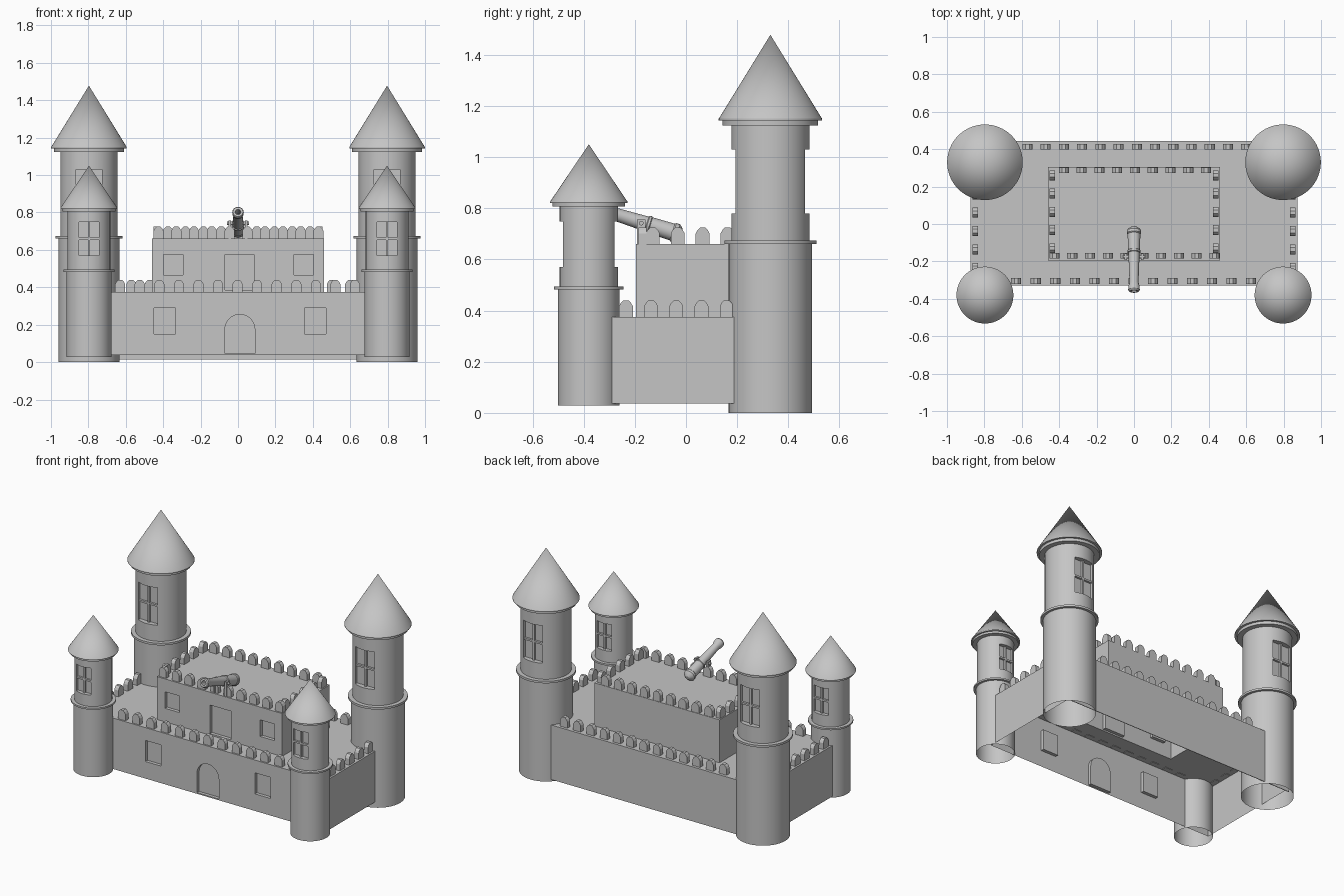
import bpy, bmesh, math
from mathutils import Matrix, Vector

if "Cube" in bpy.data.objects:
    bpy.data.objects.remove(bpy.data.objects["Cube"])

stone = bpy.data.materials.new("grey_stone")
stone.diffuse_color = (0.56, 0.56, 0.56, 1)
stone.use_nodes = True
stone.node_tree.nodes["Principled BSDF"].inputs["Base Color"].default_value = stone.diffuse_color


def finish(name, bm, smooth=False):
    bmesh.ops.recalc_face_normals(bm, faces=bm.faces)
    me = bpy.data.meshes.new(name)
    bm.to_mesh(me)
    bm.free()
    me.materials.append(stone)
    ob = bpy.data.objects.new(name, me)
    bpy.context.scene.collection.objects.link(ob)
    if smooth:
        shade(ob)
    return ob


def shade(ob):
    bpy.ops.object.select_all(action='DESELECT')
    ob.select_set(True)
    bpy.context.view_layer.objects.active = ob
    bpy.ops.object.shade_smooth_by_angle(angle=math.radians(30))


def add_box(bm, x0, x1, y0, y1, z0, z1):
    m = Matrix.Translation(((x0 + x1) / 2, (y0 + y1) / 2, (z0 + z1) / 2))
    m = m @ Matrix.Diagonal((x1 - x0, y1 - y0, z1 - z0, 1))
    bmesh.ops.create_cube(bm, size=1, matrix=m)


def add_prism(bm, pts, depth, matrix):
    """Outline in local x/z, extruded along local y."""
    lo = [bm.verts.new(matrix @ Vector((x, -depth / 2, z))) for x, z in pts]
    hi = [bm.verts.new(matrix @ Vector((x, depth / 2, z))) for x, z in pts]
    bm.faces.new(lo)
    bm.faces.new(hi[::-1])
    n = len(pts)
    for i in range(n):
        bm.faces.new((lo[i], hi[i], hi[(i + 1) % n], lo[(i + 1) % n]))


def bridge(bm, a, b):
    n = len(a)
    for i in range(n):
        bm.faces.new((a[i], a[(i + 1) % n], b[(i + 1) % n], b[i]))


def add_lathe(bm, prof, matrix, seg):
    """Revolve (radius, z) points about local z; radius 0 ends in a point."""
    prev = None
    for r, z in prof:
        if r == 0:
            tip = bm.verts.new(matrix @ Vector((0, 0, z)))
            for i in range(seg):
                bm.faces.new((prev[i], prev[(i + 1) % seg], tip))
            return
        ring = [bm.verts.new(matrix @ Vector((r * math.cos(2 * math.pi * i / seg),
                                              r * math.sin(2 * math.pi * i / seg), z)))
                for i in range(seg)]
        if prev:
            bridge(bm, prev, ring)
        else:
            bm.faces.new(ring[::-1])
        prev = ring
    bm.faces.new(prev)


def carve(ob, cutter_bm):
    """Sink recesses into a closed body, then open its underside."""
    cutter = finish("recess_cutter", cutter_bm)
    cutter.hide_render = True
    mod = ob.modifiers.new("recesses", 'BOOLEAN')
    mod.operation, mod.solver, mod.object = 'DIFFERENCE', 'EXACT', cutter
    dg = bpy.context.evaluated_depsgraph_get()
    me = bpy.data.meshes.new_from_object(ob.evaluated_get(dg))
    ob.modifiers.clear()
    ob.data = me
    bpy.data.objects.remove(cutter)
    bm = bmesh.new()
    bm.from_mesh(me)
    low = min(v.co.z for v in bm.verts) + 0.001
    bmesh.ops.delete(bm, geom=[f for f in bm.faces if all(v.co.z < low for v in f.verts)],
                     context='FACES')
    bm.to_mesh(me)
    bm.free()


# Outer walls, terrace and keep as one stepped shell
X, Y0, Y1 = 0.875, -0.33, 0.445
KX, KY0, KY1 = 0.46, -0.195, 0.305
TERRACE, ROOF = 0.375, 0.66
bm = bmesh.new()
rings = []
for x, y0, y1, z in ((X, Y0, Y1, 0.037), (X, Y0, Y1, TERRACE),
                     (KX, KY0, KY1, TERRACE), (KX, KY0, KY1, ROOF)):
    rings.append([bm.verts.new(p) for p in ((-x, y0, z), (x, y0, z), (x, y1, z), (-x, y1, z))])
for a, b in zip(rings, rings[1:]):
    bridge(bm, a, b)
bm.faces.new(rings[0][::-1])
bm.faces.new(rings[-1])
walls = finish("walls_and_keep", bm)

# Window and door recesses
cut = bmesh.new()
for x in (-0.392, 0.413):
    add_box(cut, x - 0.058, x + 0.058, Y0 - 0.05, Y0 + 0.022, 0.15, 0.29)
for x in (-0.347, 0.352):
    add_box(cut, x - 0.052, x + 0.052, KY0 - 0.05, KY0 + 0.022, 0.465, 0.575)
add_box(cut, -0.07, 0.085, KY0 - 0.05, KY0 + 0.022, 0.385, 0.575)
arch = [(-0.08, 0.045), (0.08, 0.045)]
arch += [(0.08 * math.cos(math.pi * i / 16), 0.175 + 0.08 * math.sin(math.pi * i / 16))
         for i in range(17)]
add_prism(cut, arch, 0.08, Matrix.Translation((0.01, Y0 - 0.018, 0)))
carve(walls, cut)

# Lower edge of the back wall
bm = bmesh.new()
add_box(bm, -X, X, Y1 - 0.004, Y1, 0.013, 0.04)
finish("back_wall_footing", bm)

# Battlements
MERLON = [(-0.027, -0.003), (0.027, -0.003), (0.027, 0.042), (0.02, 0.055), (0.01, 0.065),
          (-0.01, 0.065), (-0.02, 0.055), (-0.027, 0.042)]


def battlement(name, z, rows):
    bm = bmesh.new()
    for fixed, start, step, count, side in rows:
        for i in range(count):
            t = start + step * i
            if side:
                m = Matrix.Translation((fixed, t, z)) @ Matrix.Rotation(math.pi / 2, 4, 'Z')
            else:
                m = Matrix.Translation((t, fixed, z))
            add_prism(bm, MERLON, 0.03, m)
    finish(name, bm)


battlement("wall_battlements", TERRACE,
           [(-0.305, -0.63, 0.1046, 13, False), (0.412, -0.57, 0.0975, 13, False),
            (-0.848, -0.235, 0.0985, 5, True), (0.848, -0.235, 0.0985, 5, True)])
battlement("keep_battlements", ROOF,
           [(-0.17, -0.425, 0.095, 10, False), (0.287, -0.375, 0.095, 9, False),
            (-0.437, -0.13, 0.0975, 5, True), (0.437, -0.13, 0.0975, 5, True)])


# Corner towers
def tower(name, x, y, prof, half_w, z0, z1, floor, edge):
    bm = bmesh.new()
    add_lathe(bm, prof, Matrix.Translation((x, y, 0)), 64)
    ob = finish(name, bm)
    cut, bars = bmesh.new(), bmesh.new()
    zm = (z0 + z1) / 2
    for s in (-1, 1):
        ya, yb = sorted((y + s * floor, y + s * 0.25))
        add_box(cut, x - half_w, x + half_w, ya, yb, z0, z1)
        ya, yb = sorted((y + s * (floor - 0.002), y + s * edge))
        add_box(bars, x - 0.006, x + 0.006, ya, yb, z0, z1)
        add_box(bars, x - half_w, x + half_w, ya, yb, zm - 0.006, zm + 0.006)
    carve(ob, cut)
    shade(ob)
    finish(name + "_window_bars", bars)


BACK = [(0.163, 0), (0.163, 0.66), (0.18, 0.66), (0.18, 0.674), (0.153, 0.674), (0.153, 1.124),
        (0.187, 1.124), (0.187, 1.143), (0.202, 1.143), (0.202, 1.15), (0, 1.478)]
FRONT = [(0.12, 0.028), (0.12, 0.483), (0.136, 0.483), (0.136, 0.494), (0.114, 0.494),
         (0.114, 0.806), (0.142, 0.806), (0.142, 0.82), (0.152, 0.82), (0.152, 0.825), (0, 1.05)]
for side, s in (("left", -1), ("right", 1)):
    tower("back_tower_" + side, s * 0.797, 0.33, BACK, 0.07, 0.78, 1.03, 0.118, 0.132)
    tower("front_tower_" + side, s * 0.797, -0.38, FRONT, 0.053, 0.57, 0.748, 0.085, 0.098)

# Cannon barrel with bore, tilted upwards to the front
rear, muzzle = Vector((0, -0.025, 0.698)), Vector((0, -0.36, 0.803))
axis = muzzle - rear
L = axis.length
tilt = Matrix.Translation(rear) @ axis.to_track_quat('Z', 'Y').to_matrix().to_4x4()
bm = bmesh.new()
add_lathe(bm, [(0.012, -0.012), (0.03, 0), (0.038, 0.01), (0.038, 0.025), (0.034, 0.03),
               (0.032, 0.12), (0.035, 0.123), (0.035, 0.132), (0.03, 0.135), (0.024, L - 0.05),
               (0.03, L - 0.03), (0.031, L - 0.008), (0.026, L), (0.015, L), (0.015, L - 0.08)],
          tilt, 24)
finish("cannon_barrel", bm, True)

# Cannon pivot and supports
bm = bmesh.new()
pivot = Matrix.Translation((0, -0.175, 0.742)) @ Matrix.Rotation(math.pi / 2, 4, 'Y')
add_lathe(bm, [(0.009, -0.06), (0.009, 0.06)], pivot, 16)
finish("cannon_pivot", bm, True)
bm = bmesh.new()
for s in (-1, 1):
    xa, xb = sorted((s * 0.037, s * 0.05))
    add_box(bm, xa, xb, -0.192, -0.158, ROOF, 0.757)
finish("cannon_supports", bm)
